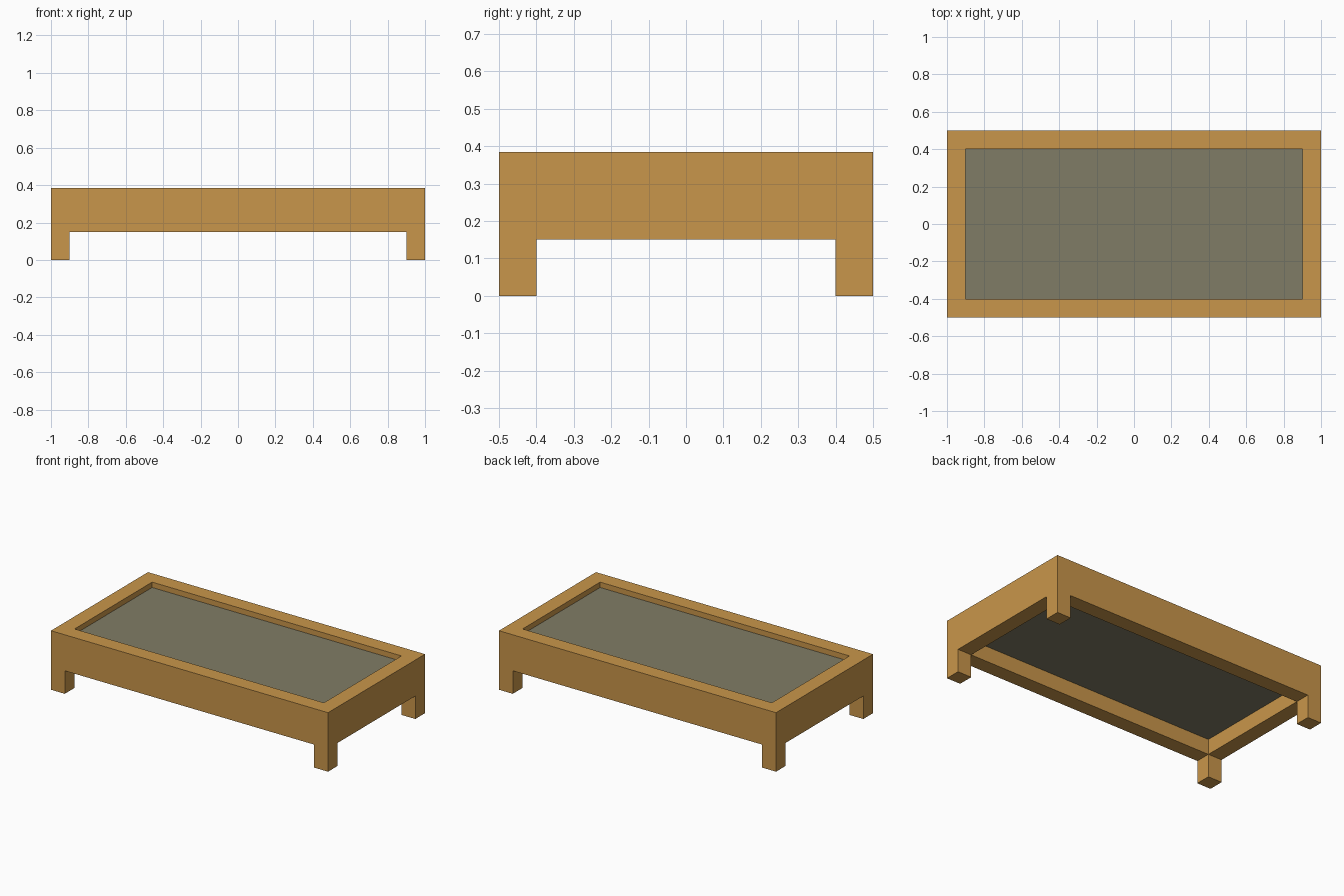
import bpy, bmesh

if "Cube" in bpy.data.objects:
    bpy.data.objects.remove(bpy.data.objects["Cube"])

XS = (-1.0, -0.9, 0.9, 1.0)
YS = (-0.5, -0.4, 0.4, 0.5)
RAIL_BOTTOM, TOP = 0.15, 0.385


def material(name, color):
    m = bpy.data.materials.new(name)
    m.diffuse_color = (*color, 1.0)
    m.use_nodes = True
    m.node_tree.nodes["Principled BSDF"].inputs["Base Color"].default_value = m.diffuse_color
    return m


def add_object(name, bm, mat):
    bmesh.ops.recalc_face_normals(bm, faces=bm.faces[:])
    me = bpy.data.meshes.new(name)
    bm.to_mesh(me)
    bm.free()
    me.materials.append(mat)
    ob = bpy.data.objects.new(name, me)
    bpy.context.collection.objects.link(ob)
    return ob


def extrude(bm, faces, dz, keep):
    res = bmesh.ops.extrude_face_region(bm, geom=faces, use_keep_orig=keep)
    verts = [g for g in res["geom"] if isinstance(g, bmesh.types.BMVert)]
    bmesh.ops.translate(bm, vec=(0, 0, dz), verts=verts)
    if not keep:
        left = [f for f in faces if f.is_valid]
        if left:
            bmesh.ops.delete(bm, geom=left, context='FACES_ONLY')


wood = material("warm wood", (0.584, 0.305, 0.069))
grey = material("olive grey", (0.216, 0.202, 0.133))

# Rail frame with legs: ring of eight cells raised, corner cells drawn down
bm = bmesh.new()
grid = [[bm.verts.new((x, y, RAIL_BOTTOM)) for y in YS] for x in XS]
corners, ring = [], []
for i in range(3):
    for j in range(3):
        if (i, j) == (1, 1):
            continue
        f = bm.faces.new((grid[i][j], grid[i + 1][j],
                          grid[i + 1][j + 1], grid[i][j + 1]))
        ring.append(f)
        if i != 1 and j != 1:
            corners.append(f)
bm.verts.remove  # centre stays open
extrude(bm, ring, TOP - RAIL_BOTTOM, True)
extrude(bm, corners, -RAIL_BOTTOM, False)
add_object("frame_with_legs", bm, wood)

# Recessed panel filling the frame
bm = bmesh.new()
bmesh.ops.create_cube(bm, size=1.0)
bmesh.ops.scale(bm, vec=(1.8, 0.8, 0.1), verts=bm.verts[:])
bmesh.ops.translate(bm, vec=(0, 0, 0.30), verts=bm.verts[:])
add_object("recessed_panel", bm, grey)
